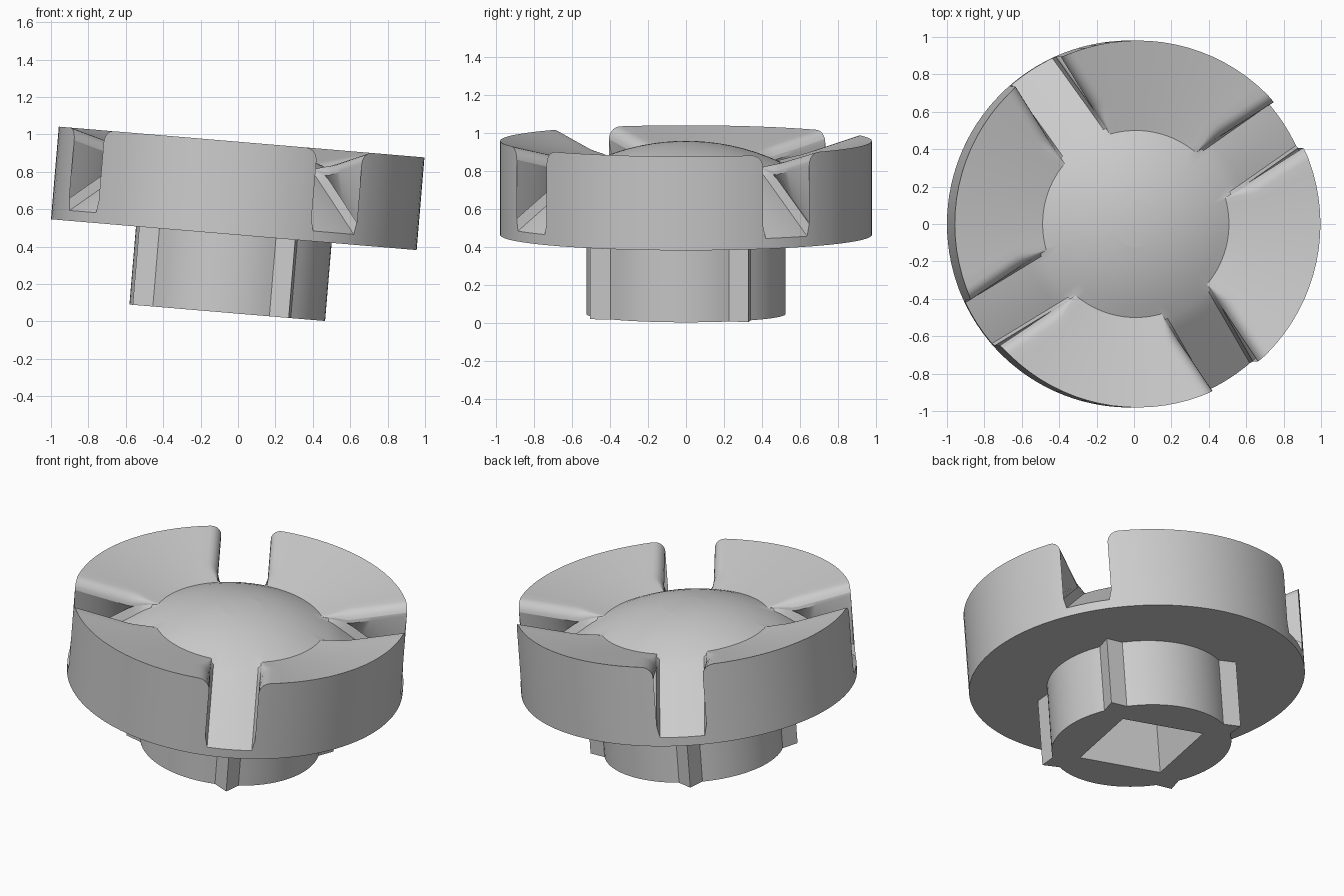
import bpy, bmesh
from math import sin, cos, asin, sqrt, pi, radians

cube = bpy.data.objects.get("Cube")
if cube:
    bpy.data.objects.remove(cube, do_unlink=True)

GREY = (0.6, 0.6, 0.6, 1)
mat = bpy.data.materials.new("plain_grey")
mat.use_nodes = True
mat.diffuse_color = GREY
mat.node_tree.nodes["Principled BSDF"].inputs["Base Color"].default_value = GREY

TURN = radians(33)      # direction of the first slot and rib
RIM, BASE, TOP = 0.981, 0.419, 0.916
SLOT = 0.145            # half width of a slot
INNER = 0.5             # radius where the lugs rise out of the dome
FILLET, STEPS = 0.065, 5


def finish(bm, name):
    """Turn the mesh into a smooth, slightly tilted object."""
    bmesh.ops.remove_doubles(bm, verts=bm.verts, dist=0.0005)
    bmesh.ops.recalc_face_normals(bm, faces=bm.faces)
    mesh = bpy.data.meshes.new(name)
    bm.to_mesh(mesh)
    bm.free()
    mesh.materials.append(mat)
    obj = bpy.data.objects.new(name, mesh)
    bpy.context.collection.objects.link(obj)
    obj.location = (-0.0575, 0, 0.046)
    obj.rotation_euler = (0, 0.084, 0)
    bpy.ops.object.select_all(action='DESELECT')
    obj.select_set(True)
    bpy.context.view_layer.objects.active = obj
    bpy.ops.object.shade_smooth_by_angle(angle=radians(30))


def dome(r):
    """Spherical crown that runs out into a cone."""
    if r < 0.57:
        return 0.912 - 1.17 + sqrt(1.17 ** 2 - r * r)
    return 0.764 - (r - 0.57) * 0.705


def lug_top(r):
    floor = dome(INNER)
    return max(dome(r), floor + (TOP - floor) * (r - INNER) / (RIM - INNER))


def quarter(r):
    """Angle and height of each point from one slot centre to the next."""
    low, high = dome(r), lug_top(r)
    f = min(FILLET, (high - low) / 2)
    reach = max(r, 0.45)
    side = [(u * SLOT, low) for u in (0, 0.35, 0.7, 0.9)]
    bends = [i / STEPS * pi / 2 for i in range(STEPS + 1)]
    side += [(SLOT + f * (1 - sin(a)), low + f * (1 - cos(a))) for a in reversed(bends)]
    side += [(SLOT + f * (1 - cos(a)), high - f * (1 - sin(a))) for a in bends]
    start = [(asin(u / reach), z) for u, z in side]
    a0 = start[-1][0]
    span = pi / 2 - 2 * a0
    middle = [(a0 + span * i / 16, high) for i in range(1, 16)]
    end = [(pi / 2 - a, z) for a, z in reversed(start[1:])]
    return start + middle + end


# Flanged head: dome with four slotted lugs
bm = bmesh.new()
radii = [INNER * i / 8 for i in range(1, 9)]
radii += [INNER + (RIM - INNER) * i / 14 for i in range(1, 15)]
rings = []
for r in radii:
    rings.append([bm.verts.new((r * cos(TURN + q * pi / 2 + a), r * sin(TURN + q * pi / 2 + a), z))
                  for q in range(4) for a, z in quarter(r)])
# Drop the rim straight down to the flat underside
rings.append([bm.verts.new((v.co.x, v.co.y, BASE)) for v in rings[-1]])
count = len(rings[0])
for a, b in zip(rings, rings[1:]):
    for i in range(count):
        j = (i + 1) % count
        bm.faces.new((a[i], b[i], b[j], a[j]))
crown = bm.verts.new((0, 0, dome(0)))
for i in range(count):
    bm.faces.new((crown, rings[0][i], rings[0][(i + 1) % count]))
# Underside as a plain disc
disc = [bm.verts.new((RIM * cos(i * pi / 60), RIM * sin(i * pi / 60), BASE)) for i in range(120)]
bm.faces.new(disc)
finish(bm, "slotted_head")


# Hub: cylinder with four pointed ribs and a square socket
def loop(bm, points, z):
    return [bm.verts.new((r * cos(a), r * sin(a), z)) for r, a in points]


def wall(bm, lower, upper):
    n = len(lower)
    for i in range(n):
        j = (i + 1) % n
        bm.faces.new((lower[i], lower[j], upper[j], upper[i]))


bm = bmesh.new()
outline, socket = [], []
for q in range(4):
    mid = TURN + q * pi / 2
    half = radians(7.5)
    outline += [(0.525, mid - half), (0.605, mid)]
    outline += [(0.525, mid + half + (pi / 2 - 2 * half) * i / 18) for i in range(18)]
    socket.append((0.375, mid))
outer, inner = loop(bm, outline, 0), loop(bm, socket, 0)
wall(bm, outer, loop(bm, outline, BASE + 0.01))
roof = loop(bm, socket, BASE)
wall(bm, inner, roof)
bm.faces.new(roof)
rim_edges = [e for e in bm.edges if all(v.co.z == 0 for v in e.verts)]
bmesh.ops.triangle_fill(bm, edges=rim_edges, use_beauty=True)
finish(bm, "ribbed_hub")
